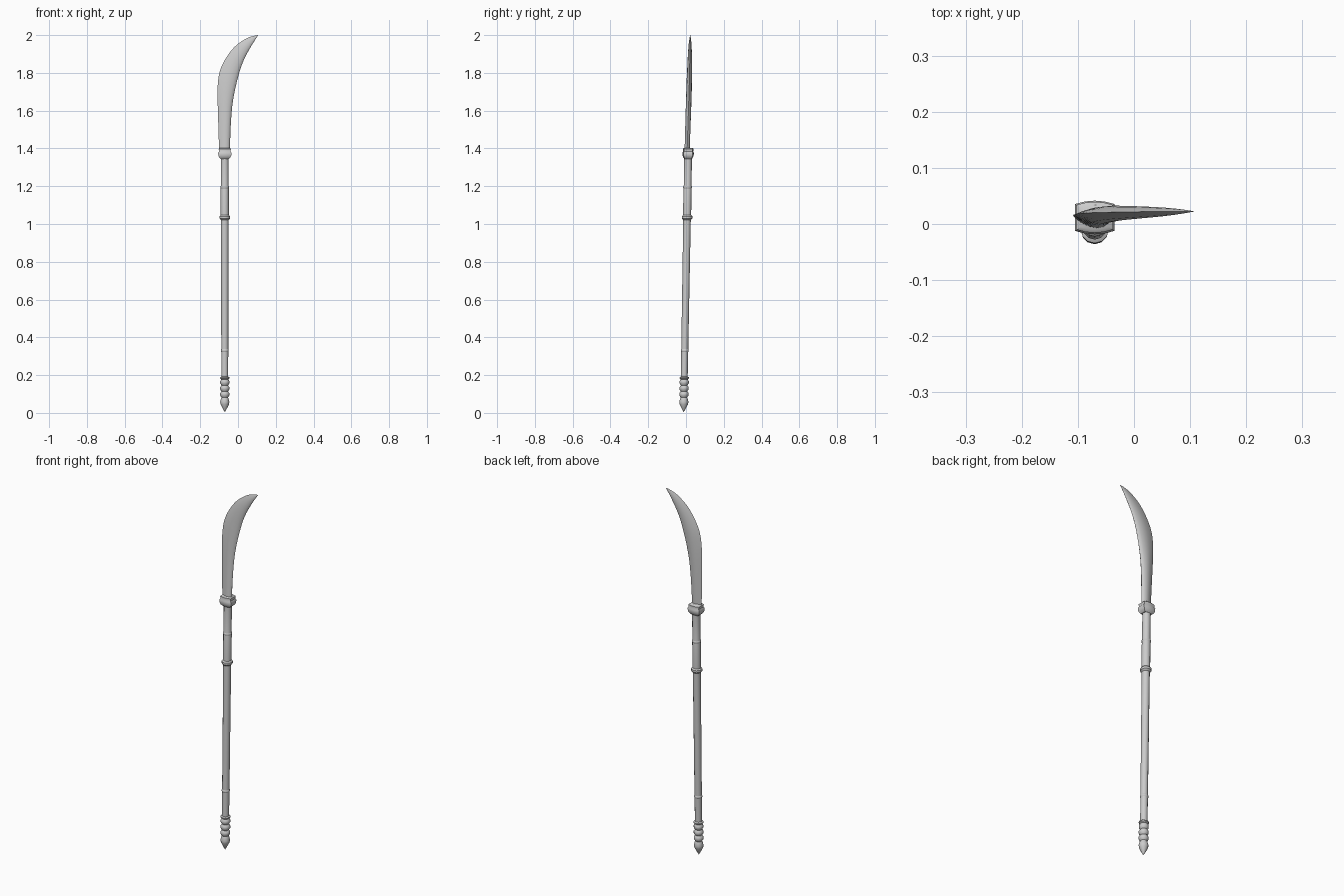
import bpy, bmesh, math

if "Cube" in bpy.data.objects:
    bpy.data.objects.remove(bpy.data.objects["Cube"])

CX = -0.07                                   # shaft axis


def lean(z):
    """The whole weapon leans slightly backwards."""
    return -0.0125 + 0.0175 * z


def loft(name, rings, angle=40):
    """Skin a list of closed rings and cap both ends."""
    bm = bmesh.new()
    loops = [[bm.verts.new((x, y + lean(z), z)) for x, y, z in r] for r in rings]
    n = len(loops[0])
    for a, b in zip(loops, loops[1:]):
        for i in range(n):
            j = (i + 1) % n
            bm.faces.new((a[i], a[j], b[j], b[i]))
    bm.faces.new(loops[0][::-1])
    bm.faces.new(loops[-1])
    bmesh.ops.remove_doubles(bm, verts=bm.verts, dist=1e-5)
    bmesh.ops.recalc_face_normals(bm, faces=bm.faces)
    me = bpy.data.meshes.new(name)
    bm.to_mesh(me)
    bm.free()
    ob = bpy.data.objects.new(name, me)
    bpy.context.collection.objects.link(ob)
    bpy.ops.object.select_all(action='DESELECT')
    ob.select_set(True)
    bpy.context.view_layer.objects.active = ob
    bpy.ops.object.shade_smooth_by_angle(angle=math.radians(angle))
    return ob


def lathe(name, profile, sides=12):
    """Turned part from (radius, z) pairs."""
    ts = [2 * math.pi * i / sides for i in range(sides)]
    return loft(name, [[(CX + r * math.cos(t), r * math.sin(t), z) for t in ts]
                       for r, z in profile])


def ring(name, z, r, h, inner):
    """Raised band around the shaft."""
    lathe(name, [(inner, z - h), (r, z - h * 0.4), (r, z + h * 0.4), (inner, z + h)])


# Shaft: long lower pole and slightly thicker upper socket
lathe("lower_shaft", [(0.018, 0.18), (0.0185, 0.33), (0.020, 1.03)])
lathe("upper_shaft", [(0.0215, 1.03), (0.0215, 1.20), (0.0205, 1.205), (0.0205, 1.36)])
ring("lower_band", 0.33, 0.021, 0.008, 0.018)
ring("middle_band", 1.035, 0.028, 0.014, 0.020)
ring("upper_band", 1.195, 0.0235, 0.008, 0.020)

# Pommel: pointed foot with a stack of beads
pommel = [(0.0005, 0.005), (0.012, 0.025), (0.022, 0.045), (0.0245, 0.058), (0.020, 0.075)]
for k in range(3):
    z = 0.082 + 0.032 * k
    pommel += [(0.017, z), (0.0245, z + 0.010), (0.0245, z + 0.022), (0.018, z + 0.031)]
pommel += [(0.025, 0.182), (0.025, 0.188), (0.018, 0.192)]
lathe("pommel", pommel)

# Collar: squarish guard with bevelled rims
outline = [(-1, -0.8), (-0.5, -0.95), (0, -1), (0.5, -0.95), (1, -0.8), (1, 0),
           (1, 0.8), (0.5, 0.95), (0, 1), (-0.5, 0.95), (-1, 0.8), (-1, 0)]
loft("collar", [[(CX + u * s * 0.035, v * s * 0.030, z) for u, v in outline]
                for s, z in [(0.65, 1.345), (0.85, 1.352), (0.98, 1.362), (1.0, 1.378),
                             (0.88, 1.384), (0.92, 1.398), (0.72, 1.403)]])

# Blade: stations of (outer x, outer z, inner x, inner z, half thickness)
stations = [(-0.100, 1.38, -0.043, 1.38, 0.0135),
            (-0.104, 1.52, -0.039, 1.51, 0.0140),
            (-0.108, 1.66, -0.031, 1.62, 0.0145),
            (-0.107, 1.74, -0.018, 1.70, 0.0145),
            (-0.096, 1.81, -0.003, 1.765, 0.0140),
            (-0.066, 1.875, 0.014, 1.825, 0.0125),
            (-0.020, 1.936, 0.036, 1.88, 0.0105),
            (0.036, 1.978, 0.066, 1.935, 0.0075),
            (0.076, 1.994, 0.089, 1.972, 0.0040),
            (0.107, 2.000, 0.107, 1.9995, 0.0003)]


def smooth_path(pts, steps=3):
    """Catmull-Rom interpolation through tuples."""
    p = [pts[0]] + pts + [pts[-1]]
    out = []
    for a, b, c, d in zip(p, p[1:], p[2:], p[3:]):
        for k in range(steps):
            t = k / steps
            out.append(tuple(0.5 * (2 * q + (r - o) * t + (2 * o - 5 * q + 4 * r - s) * t * t
                                    + (3 * q - o - 3 * r + s) * t ** 3)
                             for o, q, r, s in zip(a, b, c, d)))
    return out + [pts[-1]]


# Lens section: keen outer edge, fuller towards the inner edge
half = [(0.18, 0.45), (0.4, 0.85), (0.62, 1.0), (0.82, 0.8), (0.94, 0.45)]
section = [(0, 0)] + [(u, -w) for u, w in half] + [(1, 0)] + half[::-1]
loft("blade", [[(ox + (ix - ox) * u, w * h - 0.006 * max(0, 1 - (z0 - 1.38) / 0.45),
                 z0 + (z1 - z0) * u) for u, w in section]
               for ox, z0, ix, z1, h in smooth_path(stations)], 50)
